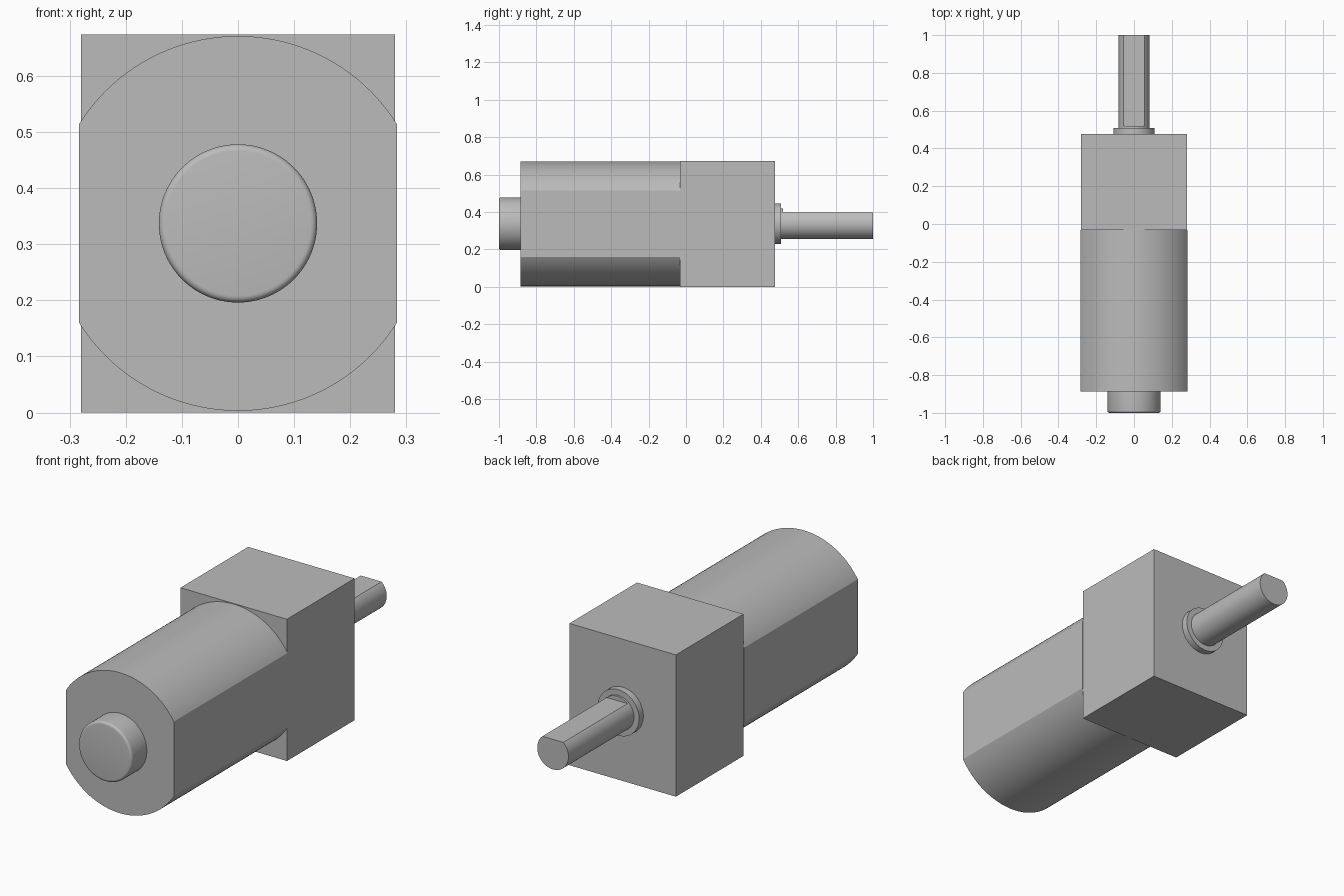
import bpy, bmesh, math
from mathutils import Matrix, Vector

if "Cube" in bpy.data.objects:
    bpy.data.objects.remove(bpy.data.objects["Cube"], do_unlink=True)

AXIS_Z = 0.337

grey = bpy.data.materials.new("plain grey")
grey.use_nodes = True
grey.diffuse_color = (0.5, 0.5, 0.5, 1)
bsdf = next(n for n in grey.node_tree.nodes if n.type == 'BSDF_PRINCIPLED')
bsdf.inputs["Base Color"].default_value = (0.5, 0.5, 0.5, 1)


def finish(name, bm, smooth=True):
    bmesh.ops.recalc_face_normals(bm, faces=bm.faces[:])
    mesh = bpy.data.meshes.new(name)
    bm.to_mesh(mesh)
    bm.free()
    mesh.materials.append(grey)
    obj = bpy.data.objects.new(name, mesh)
    bpy.context.collection.objects.link(obj)
    if smooth:
        bpy.ops.object.select_all(action='DESELECT')
        obj.select_set(True)
        bpy.context.view_layer.objects.active = obj
        bpy.ops.object.shade_smooth_by_angle(angle=math.radians(25))
    return obj


def rod(name, radius, y0, y1, flats=(), front_round=0, sides=96):
    """Cylinder along y; each flat is (outward normal, distance from axis)."""
    bm = bmesh.new()
    place = Matrix.Translation((0, (y0 + y1) / 2, AXIS_Z)) @ Matrix.Rotation(math.pi / 2, 4, 'X')
    bmesh.ops.create_cone(bm, cap_ends=True, segments=sides, radius1=radius,
                          radius2=radius, depth=y1 - y0, matrix=place)
    for normal, dist in flats:
        n = Vector(normal)
        cut = bmesh.ops.bisect_plane(bm, geom=bm.verts[:] + bm.edges[:] + bm.faces[:],
                                     plane_co=Vector((0, 0, AXIS_Z)) + n * dist,
                                     plane_no=n, clear_outer=True)
        rim = [e for e in cut["geom_cut"] if isinstance(e, bmesh.types.BMEdge)]
        bmesh.ops.holes_fill(bm, edges=[e for e in bm.edges if e.is_boundary] or rim, sides=0)
    if front_round:
        rim = [e for e in bm.edges if all(abs(v.co.y - y0) < 1e-4 for v in e.verts)]
        bmesh.ops.bevel(bm, geom=rim, offset=front_round, segments=5,
                        profile=0.5, affect='EDGES')
    return finish(name, bm)


# Gearbox block
bm = bmesh.new()
bmesh.ops.create_cube(bm, size=1, matrix=Matrix.Translation((0, 0.222, AXIS_Z))
                      @ Matrix.Diagonal((0.56, 0.508, 2 * AXIS_Z, 1)))
finish("gearbox", bm, smooth=False)

# Motor can with flattened sides, and its rounded rear boss
rod("motor_can", 0.334, -0.886, -0.032,
    flats=[((1, 0, 0), 0.283), ((-1, 0, 0), 0.283)], sides=128)
rod("bearing_boss", 0.141, -1.0, -0.886, front_round=0.012)

# Output collar, short round shaft root and D-shaped shaft
rod("shaft_collar", 0.109, 0.476, 0.508)
rod("shaft_root", 0.082, 0.508, 0.518)
rod("output_shaft", 0.082, 0.518, 1.0, flats=[((0, 0, 1), 0.061)])
